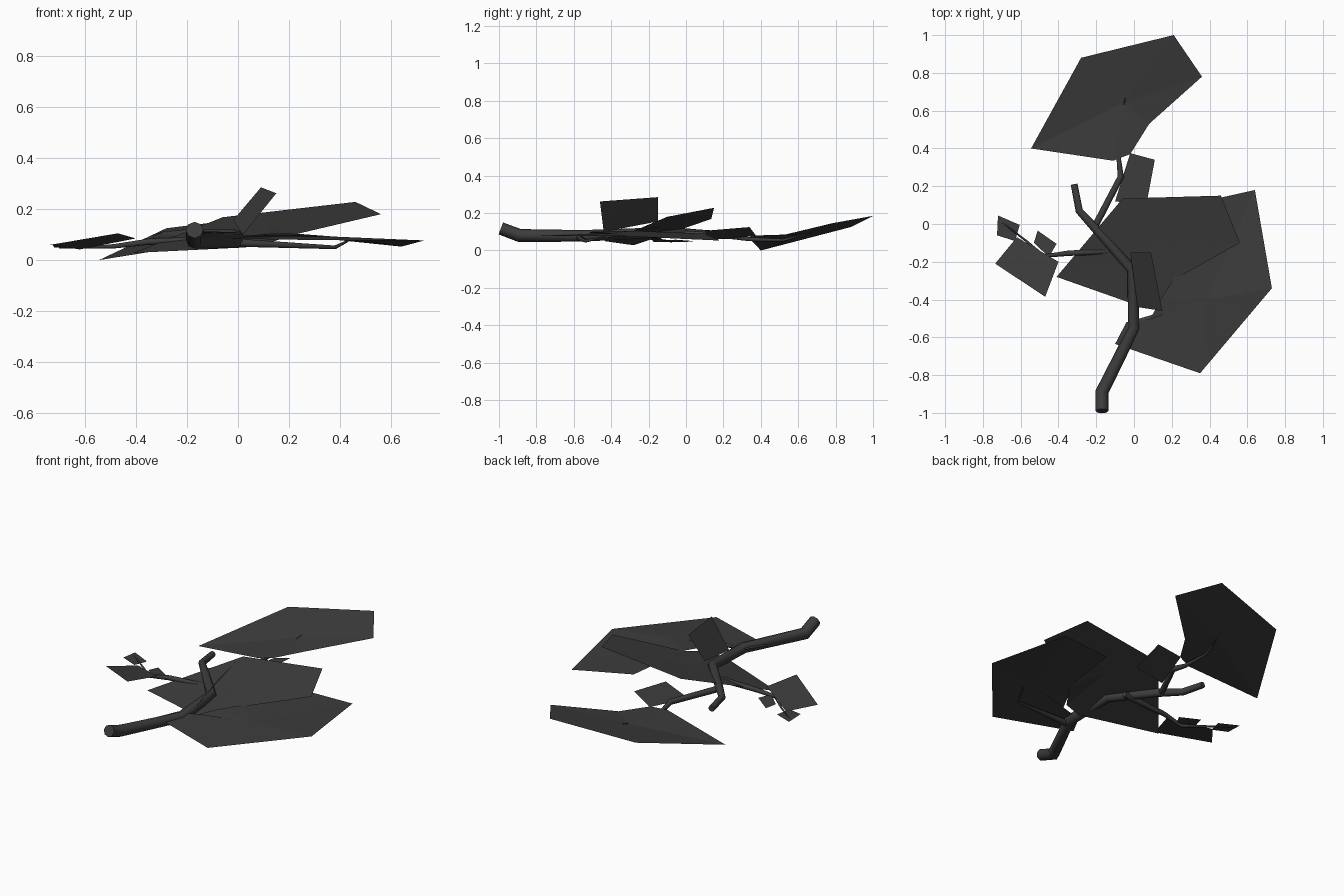
import bpy, bmesh, math

if "Cube" in bpy.data.objects:
    bpy.data.objects.remove(bpy.data.objects["Cube"])

mat = bpy.data.materials.new("dark_foliage")
mat.diffuse_color = (0.045, 0.045, 0.045, 1)
mat.use_nodes = True
mat.node_tree.nodes["Principled BSDF"].inputs["Base Color"].default_value = mat.diffuse_color


def twig(name, points, sides=1):
    """Tapered tube through (x, y, z, radius) points."""
    cu = bpy.data.curves.new(name, 'CURVE')
    cu.dimensions = '3D'
    cu.bevel_depth = 1.0
    cu.bevel_resolution = sides
    cu.use_fill_caps = True
    sp = cu.splines.new('POLY')
    sp.points.add(len(points) - 1)
    for p, (x, y, z, r) in zip(sp.points, points):
        p.co = (x, y, z, 1)
        p.radius = r
    ob = bpy.data.objects.new(name, cu)
    bpy.context.collection.objects.link(ob)
    bpy.ops.object.select_all(action='DESELECT')
    ob.select_set(True)
    bpy.context.view_layer.objects.active = ob
    bpy.ops.object.convert(target='MESH')
    ob = bpy.context.object
    ob.data.materials.clear()
    ob.data.materials.append(mat)
    bpy.ops.object.shade_smooth_by_angle(angle=math.radians(65))


def leaf(name, outline, centre=None):
    """Flat card; with a centre point it becomes a faceted fan."""
    bm = bmesh.new()
    vs = [bm.verts.new(p) for p in outline]
    if centre:
        c = bm.verts.new(centre)
        for a, b in zip(vs, vs[1:] + vs[:1]):
            bm.faces.new((c, a, b))
    else:
        bm.faces.new(vs)
    bm.normal_update()
    for f in bm.faces:
        if f.normal.z < 0:
            f.normal_flip()
    me = bpy.data.meshes.new(name)
    bm.to_mesh(me)
    bm.free()
    me.materials.append(mat)
    bpy.context.collection.objects.link(bpy.data.objects.new(name, me))


# Main branch and its side twigs
twig("main_branch", [(-.17, -.99, .118, .034), (-.17, -.89, .08, .035), (0, -.55, .078, .031),
                     (-.01, -.24, .092, .028), (-.19, -.04, .098, .024), (-.29, .07, .092, .02),
                     (-.317, .21, .085, .018)], 2)
twig("rear_twig", [(-.2, 0, .09, .018), (-.07, .25, .075, .017), (-.08, .34, .06, .012),
                   (-.08, .52, .055, .008), (-.045, .67, .096, .003)])
twig("left_twig", [(-.05, -.14, .08, .018), (-.35, -.155, .072, .014), (-.48, -.17, .055, .01),
                   (-.57, -.09, .05, .006), (-.7, .01, .048, .003)])
twig("right_twig", [(0, -.57, .068, .018), (.38, -.535, .05, .008), (.43, -.43, .075, .004)])

# Three large leaf clusters
leaf("rear_leaf", [(-.11, .335, .07), (-.02, .37, .08), (.08, .53, .085), (.36, .78, .145),
                   (.21, 1, .185), (-.28, .88, .125), (-.545, .4, 0)], (-.06, .64, .088))
leaf("middle_leaf", [(.03, -.435, .05), (.13, -.42, .07), (.22, -.29, .10), (.56, -.1, .18),
                     (.46, .15, .228), (-.06, .135, .168), (-.41, -.28, .028)], (.12, -.1, .132))
leaf("right_leaf", [(-.1, -.635, .085), (.35, -.79, .078), (.73, -.34, .077), (.64, .18, .053),
                    (.28, .1, .09), (.21, -.29, .105), (.14, -.4, .105), (.085, -.505, .1),
                    (-.04, -.52, .09)], (.38, -.4, .092))

# Small leaves
leaf("upright_leaf", [(.09, -.15, .285), (.15, -.46, .262), (.02, -.44, .10), (-.02, -.15, .155)])
leaf("inner_leaf", [(-.02, .375, .078), (.11, .34, .125), (.065, .1, .105), (-.1, .12, .055)])
leaf("left_leaf", [(-.735, -.21, .06), (-.62, -.07, .042), (-.4, -.2, .085), (-.47, -.385, .105)])
leaf("left_tip_leaf", [(-.72, .045, .05), (-.605, -.005, .045), (-.63, -.09, .05), (-.725, -.06, .058)])
leaf("left_side_leaf", [(-.51, -.035, .045), (-.41, -.105, .055), (-.45, -.175, .06), (-.53, -.1, .05)])
